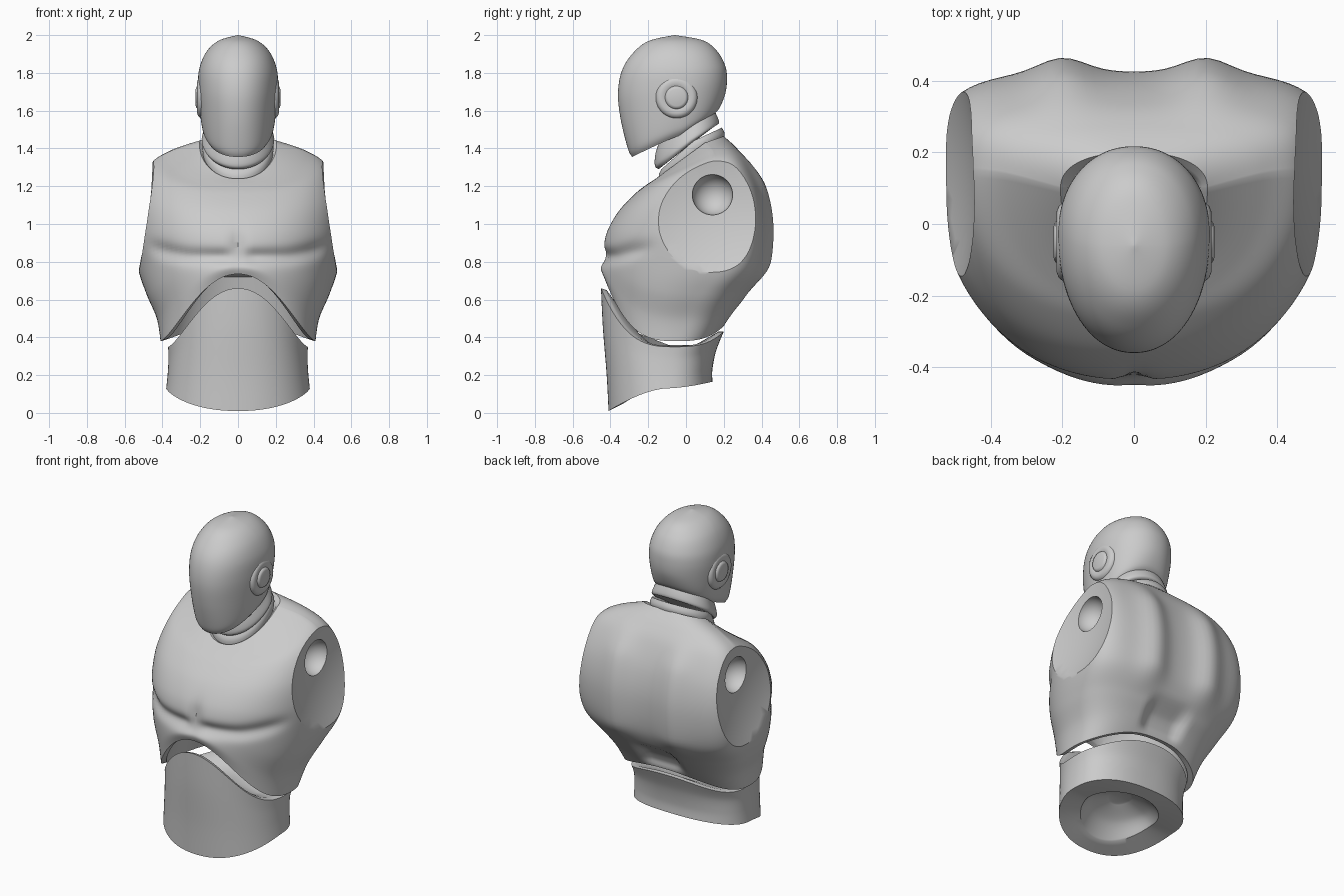
import bpy, bmesh, math
from mathutils import Vector

if "Cube" in bpy.data.objects:
    bpy.data.objects.remove(bpy.data.objects["Cube"])

SEG = 120


def finish(ob, angle=35):
    bpy.ops.object.select_all(action='DESELECT')
    ob.select_set(True)
    bpy.context.view_layer.objects.active = ob
    bpy.ops.object.shade_smooth_by_angle(angle=math.radians(angle))


def ring(spec, warp=None):
    # front, side and back points joined by super-elliptic quarters
    yf, zf, ys, zs, yb, zb, w, nf, nb, p = spec
    pts = []
    for i in range(SEG):
        a = 2 * math.pi * i / SEG
        s, c = math.sin(a), math.cos(a)
        n, ye, ze = (nf, yf, zf) if c > 0 else (nb, yb, zb)
        r = (abs(s) ** n + abs(c) ** n) ** (-1 / n)
        k = abs(c) * r
        v = Vector((w * s * r, ys + (ye - ys) * k, zs + (ze - zs) * k ** p))
        pts.append(warp(v) if warp else v)
    return pts


def spline(rows, steps):
    # Catmull-Rom interpolation through the ring specs
    out = []
    for i in range(len(rows) - 1):
        q = [rows[max(0, min(len(rows) - 1, i + d))] for d in (-1, 0, 1, 2)]
        for j in range(steps):
            t = j / steps
            out.append([0.5 * (2 * b + (c - a) * t + (2 * a - 5 * b + 4 * c - d) * t * t
                               + (3 * b - a - 3 * c + d) * t ** 3) for a, b, c, d in zip(*q)])
    return out + [list(rows[-1])]


def loft(name, sections, steps=8, warp=None):
    # each section is a smooth run of rings; sections meet in a crisp edge
    specs = []
    for sec in sections:
        run = spline(sec, steps if len(sec) > 2 else 3)
        specs += run if not specs else run[1:]
    bm = bmesh.new()
    rows = [[bm.verts.new(p) for p in ring(s, warp)] for s in specs]
    for a, b in zip(rows, rows[1:]):
        for i in range(SEG):
            j = (i + 1) % SEG
            bm.faces.new((a[i], a[j], b[j], b[i]))
    for row in (rows[0], rows[-1]):
        mid = bm.verts.new(sum((v.co for v in row), Vector()) / SEG)
        for i in range(SEG):
            bm.faces.new((row[i], row[(i + 1) % SEG], mid))
    bmesh.ops.recalc_face_normals(bm, faces=bm.faces)
    me = bpy.data.meshes.new(name)
    bm.to_mesh(me)
    bm.free()
    ob = bpy.data.objects.new(name, me)
    bpy.context.collection.objects.link(ob)
    return ob


def carve(ob, centre, radius):
    bpy.ops.mesh.primitive_uv_sphere_add(segments=128, ring_count=64, radius=radius, location=centre)
    cutter = bpy.context.object
    cutter.hide_render = True
    m = ob.modifiers.new("carve", 'BOOLEAN')
    m.operation, m.solver, m.object = 'DIFFERENCE', 'EXACT', cutter
    bpy.context.view_layer.objects.active = ob
    bpy.ops.object.modifier_apply(modifier=m.name)
    bpy.data.objects.remove(cutter)


def bell(v, mid, width):
    return math.exp(-((v - mid) / width) ** 2)


def step(v, a, b):
    t = max(0, min(1, (v - a) / (b - a)))
    return t * t * (3 - 2 * t)


def muscles(v):
    x, y, z = abs(v.x), v.y, v.z
    front = step(-y, 0.12, 0.3)
    back = step(y, 0.15, 0.3)
    # crease under the pectorals, breastbone groove
    v.y += front * 0.03 * bell(z, 0.83 + 0.5 * max(0, x - 0.25) ** 1.5, 0.04) * step(x, 0.0, 0.08)
    v.y += front * 0.025 * bell(x, 0, 0.035) * bell(z, 0.87, 0.09)
    # shoulder blades and lower-back hollow
    v.y += back * 0.04 * bell(x, 0.2, 0.09) * step(z, 0.62, 0.8) * (1 - step(z, 1.2, 1.42))
    v.y -= back * 0.05 * (1 - step(x, 0.08, 0.17)) * (1 - step(z, 0.58, 0.68)) * step(z, 0.45, 0.52)
    return v


# Chest shell: hollow underside, outer body, neck opening
rim = (-.44, .735, -.05, .38, .21, .47, .41, 2.1, 2.3, 3)
collar = (-.16, 1.24, .10, 1.43, .20, 1.465, .205, 2.1, 2.3, 1)
chest = loft("chest_shell", [
    [(-.32, .86, -.05, .72, .12, .72, .28, 2, 2, 2), (-.41, .745, -.05, .39, .18, .475, .38, 2.1, 2.3, 3)],
    [(-.41, .745, -.05, .39, .18, .475, .38, 2.1, 2.3, 3), rim],
    [rim,
     (-.455, .77, .0, .50, .27, .55, .43, 2.2, 2.5, 3),
     (-.445, .81, .06, .63, .33, .63, .485, 2.3, 2.8, 2.6),
     (-.44, .88, .15, .77, .405, .77, .53, 2.3, 3.4, 2),
     (-.415, .97, .15, .95, .425, .97, .545, 2.3, 4, 1.5),
     (-.355, 1.07, .15, 1.15, .40, 1.15, .53, 2.3, 4, 1.3),
     (-.275, 1.155, .15, 1.31, .335, 1.31, .47, 2.3, 3.5, 1.2),
     (-.22, 1.20, .14, 1.385, .27, 1.40, .36, 2.2, 3, 1),
     collar],
    [collar, (-.14, 1.23, .10, 1.41, .18, 1.44, .185, 2, 2, 1)],
    [(-.14, 1.23, .10, 1.41, .18, 1.44, .185, 2, 2, 1), (-.1, 1.16, .08, 1.24, .15, 1.28, .15, 2, 2, 1)],
], warp=muscles)

# Dished arm faces with a round socket in each
axis = Vector((1, 0, .11)).normalized()
for side in (-1, 1):
    c = Vector((.484, .12, 1.06)) + axis * 1.105
    carve(chest, (side * c.x, c.y, c.z), 1.145)
    carve(chest, (side * .45, .14, 1.155), .107)
finish(chest)

# Abdomen with raised front tongue and a bowl underneath
a_low = (-.41, .01, -.1, .13, .14, .165, .38, 2.2, 2.4, 1.6)
a_bowl = (-.33, .05, -.12, .14, .06, .15, .24, 2, 2, 1.6)
a_top = (-.45, .66, -.06, .35, .20, .43, .37, 2.1, 2.2, 3)
a_in = (-.42, .65, -.06, .355, .17, .43, .34, 2.1, 2.2, 3)
abdomen = loft("abdomen", [
    [(-.18, .22, -.12, .23, -.06, .23, .06, 2, 2, 2),
     (-.27, .15, -.12, .19, .01, .20, .18, 2, 2, 2), a_bowl],
    [a_bowl, a_low],
    [a_low,
     (-.42, .2, -.09, .21, .14, .23, .372, 2.2, 2.4, 2),
     (-.44, .45, -.08, .29, .16, .33, .368, 2.1, 2.3, 2.6), a_top],
    [a_top, a_in],
    [a_in, (-.25, .42, -.08, .33, .05, .36, .2, 2, 2, 2)],
])
finish(abdomen)

# Two tilted neck collars
for name, rows in (
    ("neck_lower", [(-.135, 1.17, .05, 1.33, .18, 1.40, .18, 2, 2, 1),
                    (-.145, 1.25, .05, 1.41, .205, 1.47, .188, 2, 2, 1),
                    (-.13, 1.29, .04, 1.44, .19, 1.51, .18, 2, 2, 1)]),
    ("neck_upper", [(-.145, 1.29, .03, 1.43, .155, 1.52, .18, 2, 2, 1),
                    (-.165, 1.31, .03, 1.45, .175, 1.54, .192, 2, 2, 1),
                    (-.16, 1.38, .02, 1.50, .15, 1.60, .175, 2, 2, 1),
                    (-.13, 1.46, .0, 1.56, .12, 1.63, .15, 2, 2, 1)]),
):
    finish(loft(name, [rows], 5))

# Head with a forward pointing chin
jaw = (-.285, 1.355, -.03, 1.47, .14, 1.575, .165, 2.2, 2.2, 1.1)
head = loft("head", [
    [(-.12, 1.47, -.04, 1.52, .05, 1.56, .08, 2, 2, 1), jaw],
    [jaw,
     (-.308, 1.40, -.03, 1.51, .175, 1.61, .188, 2.2, 2.2, 1.1),
     (-.345, 1.55, -.03, 1.62, .208, 1.69, .205, 2.1, 2.1, 1.1),
     (-.36, 1.69, -.03, 1.74, .217, 1.77, .212, 2.1, 2.1, 1.1),
     (-.34, 1.81, -.04, 1.83, .207, 1.84, .203, 2.1, 2.1, 1.1),
     (-.285, 1.90, -.05, 1.915, .165, 1.915, .165, 2.1, 2.1, 1.1),
     (-.2, 1.968, -.06, 1.972, .09, 1.972, .10, 2, 2, 1.1),
     (-.062, 2.0, -.06, 2.0, -.058, 2.0, .002, 2, 2, 1)],
])
finish(head, 40)

# Round ear discs turned from a profile
profile = [(.001, .224), (.045, .224), (.056, .220), (.061, .211), (.067, .213),
           (.085, .216), (.1, .21), (.11, .198), (.112, .15)]
for label, side in (("left", 1), ("right", -1)):
    bm = bmesh.new()
    rows = [[bm.verts.new((side * x, -.05 + r * math.cos(math.pi * i / 24), 1.67 + r * math.sin(math.pi * i / 24)))
             for i in range(48)] for r, x in profile]
    for a, b in zip(rows, rows[1:]):
        for i in range(48):
            bm.faces.new((a[i], a[(i + 1) % 48], b[(i + 1) % 48], b[i]))
    bm.faces.new(rows[0])
    bm.faces.new(rows[-1])
    bmesh.ops.recalc_face_normals(bm, faces=bm.faces)
    me = bpy.data.meshes.new("ear_" + label)
    bm.to_mesh(me)
    bm.free()
    ear = bpy.data.objects.new("ear_" + label, me)
    bpy.context.collection.objects.link(ear)
    finish(ear, 50)
